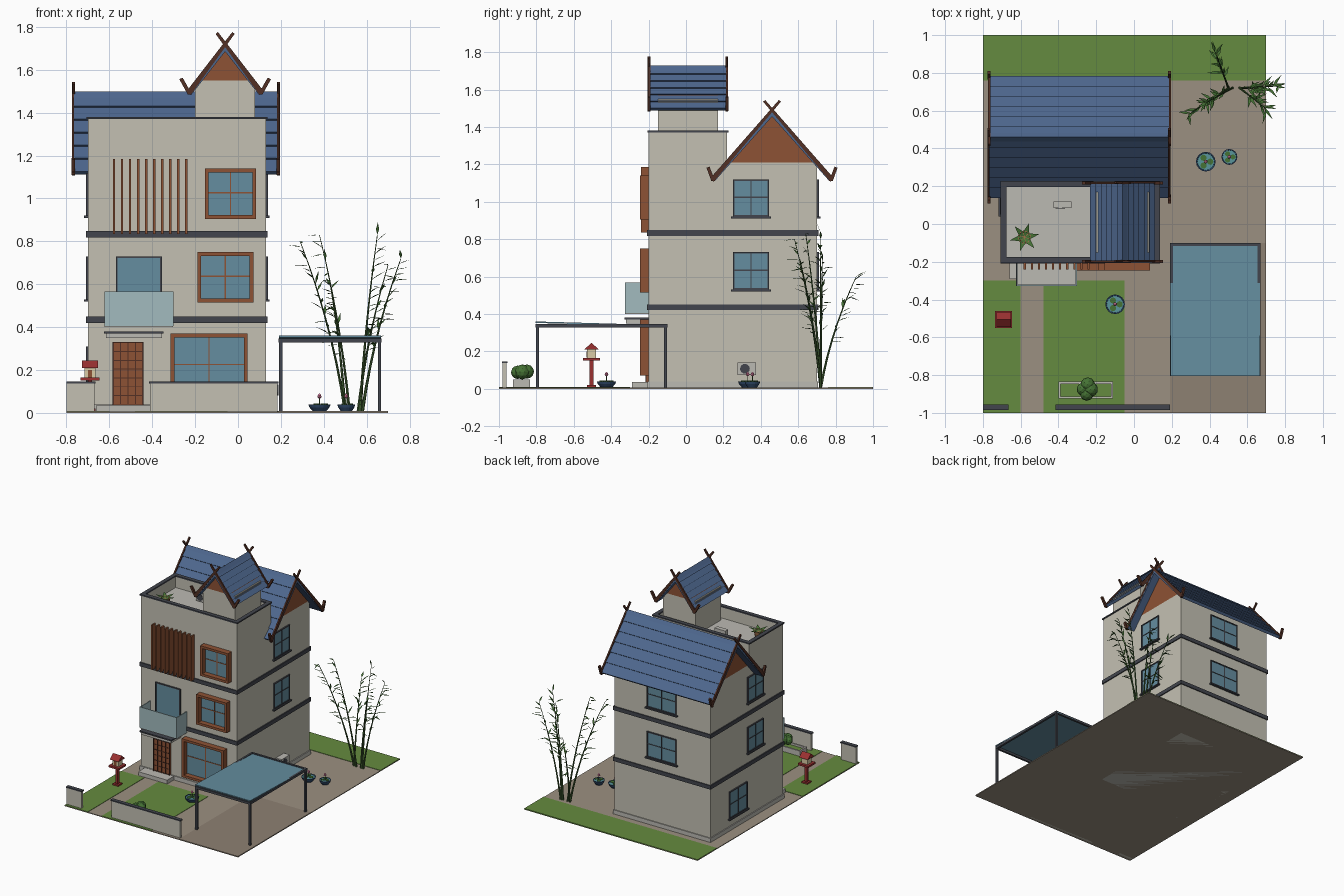
import bpy, bmesh, math, random
from mathutils import Vector, Matrix

if "Cube" in bpy.data.objects:
    bpy.data.objects.remove(bpy.data.objects["Cube"])
random.seed(4)

def material(name, *rgb):
    m = bpy.data.materials.new(name)
    m.diffuse_color = (*rgb, 1)
    m.use_nodes = True
    m.node_tree.nodes["Principled BSDF"].inputs["Base Color"].default_value = m.diffuse_color
    return m
WALL = material("plaster", .55, .53, .45)
STONE = material("pale_stone", .5, .49, .45)
DARK = material("charcoal", .055, .06, .075)
WOOD = material("wood", .27, .085, .035)
DWOOD = material("dark_wood", .085, .03, .018)
GLASS = material("window_glass", .13, .27, .35)
PALE = material("pale_glass", .36, .5, .52)
ROOF = material("blue_tile", .075, .135, .27)
PAVE = material("paving", .33, .28, .22)
DRIVE = material("driveway_paving", .27, .22, .17)
GRASS = material("grass", .13, .26, .05)
LEAF = material("leaf", .06, .17, .035)
STALK = material("stalk", .05, .11, .03)
RED = material("red", .32, .03, .03)
CREAM = material("cream", .7, .6, .38)
BOWL = material("blue_glaze", .03, .07, .15)
WATER = material("water", .1, .3, .33)
PINK = material("pink", .7, .2, .35)
CLAY = material("clay", .35, .16, .07)

def finish(name, bm, mat, smooth=False):
    bmesh.ops.recalc_face_normals(bm, faces=bm.faces)
    me = bpy.data.meshes.new(name)
    bm.to_mesh(me)
    bm.free()
    me.materials.append(mat)
    for p in me.polygons:
        p.use_smooth = smooth
    ob = bpy.data.objects.new(name, me)
    bpy.context.collection.objects.link(ob)
    return ob

def boxes(name, mat, items):
    bm = bmesh.new()
    for x0, x1, y0, y1, z0, z1 in items:
        m = Matrix.Translation(((x0+x1)/2, (y0+y1)/2, (z0+z1)/2)) @ Matrix.Diagonal((x1-x0, y1-y0, z1-z0, 1))
        bmesh.ops.create_cube(bm, size=1, matrix=m)
    return finish(name, bm, mat)

def ring(x0, x1, y0, y1, z0, z1, t):
    return [(x0, x1, y0, y0+t, z0, z1), (x0, x1, y1-t, y1, z0, z1),
            (x0, x0+t, y0+t, y1-t, z0, z1), (x1-t, x1, y0+t, y1-t, z0, z1)]

def prisms(name, mat, items, axis):
    # each item: (2D outline in (u, z), start, end) extruded along x or y
    bm = bmesh.new()
    for pts, a, b in items:
        P = lambda u, z, w: (w, u, z) if axis == 'x' else (u, w, z)
        lo, hi = ([bm.verts.new(P(u, z, w)) for u, z in pts] for w in (a, b))
        bm.faces.new(lo)
        bm.faces.new(hi)
        for i in range(len(pts)):
            j = (i+1) % len(pts)
            bm.faces.new((lo[i], lo[j], hi[j], hi[i]))
    return finish(name, bm, mat)

def lathe(name, mat, profile, loc, n=16):
    bm = bmesh.new()
    vs = [bm.verts.new((r+loc[0], loc[1], z+loc[2])) for r, z in profile]
    es = [bm.edges.new(p) for p in zip(vs, vs[1:])]
    bmesh.ops.spin(bm, geom=vs+es, cent=loc, axis=(0, 0, 1), angle=2*math.pi, steps=n)
    bmesh.ops.remove_doubles(bm, verts=bm.verts, dist=1e-4)
    return finish(name, bm, mat)

def tube(bm, a, b, r0, r1, n=6):
    d = b-a
    m = Matrix.Translation((a+b)/2) @ d.to_track_quat('Z', 'Y').to_matrix().to_4x4()
    bmesh.ops.create_cone(bm, cap_ends=True, segments=n, radius1=r0, radius2=r1, depth=d.length, matrix=m)

def leaf(bm, base, d, length, width):
    d = d.normalized()
    side = d.cross(Vector((0, 0, 1))).normalized()*width/2
    mid = base+d*length*.4
    bm.faces.new([bm.verts.new(p) for p in (base, mid+side, base+d*length-Vector((0, 0, length*.12)), mid-side)])

# ground, lawns, driveway
boxes("ground", PAVE, [(-.8, .7, -1, 1, 0, .006)])
boxes("lawn", GRASS, [(-.8, .7, .76, 1, .002, .009), (-.8, -.6, -1, -.3, .002, .009), (-.48, -.05, -1, -.3, .002, .009)])
boxes("driveway", DRIVE, [(.19, .7, -1, -.1, .002, .008)])

# house body
boxes("front_block", WALL, [(-.7, .13, -.2, .22, 0, 1.28)])
boxes("rear_block", WALL, [(-.7, .13, .22, .7, 0, 1.21)])
boxes("terrace_floor", STONE, [(-.68, .11, -.18, .2, 1.28, 1.285)])
boxes("parapet", WALL, ring(-.7, .13, -.2, .22, 1.28, 1.37, .022))
boxes("parapet_cap", DARK, ring(-.707, .137, -.207, .227, 1.37, 1.38, .032))
boxes("floor_bands", DARK, [(-.708, .138, -.208, .708, z, z+.03) for z in (.42, .818)])
boxes("plinth", STONE, [(-.707, .137, -.207, .707, 0, .038)])
boxes("door_step", STONE, [(-.66, -.41, -.29, -.2, 0, .036)])
boxes("stair_tower", WALL, [(-.2, .08, -.15, .17, 1.28, 1.55)])

# gable roofs with stepped tile courses, barge boards and horn finials
def gable_roof(name, axis, mid, half, ridge, eave, w0, w1, wall, wall_z, g0, g1, horn, n=6):
    tiles, boards = [], []
    s = math.hypot(half, ridge-eave)
    du, dz = half/s, (eave-ridge)/s
    for sg in (-1, 1):
        pt = lambda t, o: (mid+sg*(du*t-dz*o), ridge+dz*t+du*o)
        prof = [pt(0, -.022)]
        for i in range(n):
            prof += [pt(s*i/n, -.006), pt(s*(i+1)/n, .003)]
        prof.append(pt(s, -.02))
        prof[0] = (mid, ridge-.035)
        prof[1] = (mid, ridge-.004)
        tiles.append((prof, w0+.004, w1-.004))
        rake = [pt(-.065, .008), pt(s+.008, .008), pt(s+.008, -.018), pt(-.065, -.006)]
        e = pt(s, -.005)
        h = [(e[0]-sg*.012, e[1]-.012), (e[0]+sg*.008, e[1]-.012),
             (e[0]+sg*(horn+.008), e[1]+.06), (e[0]+sg*(horn-.008), e[1]+.066)]
        for w in (w0, w1-.014):
            o = .003 if sg > 0 else 0
            boards += [(rake, w+o, w+.011+o), (h, w-.001, w+.015)]
    prisms(name+"_tiles", ROOF, tiles, axis)
    prisms(name+"_barge_boards", DWOOD, boards, axis)
    prisms(name+"_ridge", ROOF, [([(mid-.022, ridge-.018), (mid, ridge+.008), (mid+.022, ridge-.018)], w0+.01, w1-.01)], axis)
    prisms(name+"_gable", WOOD, [([(mid-wall, wall_z), (mid+wall, wall_z), (mid, ridge-.015)], g0, g1)], axis)

gable_roof("main_roof", 'x', .46, .32, 1.49, 1.125, -.775, .195, .235, 1.21, -.7, .13, .026)
gable_roof("tower_roof", 'y', -.06, .17, 1.72, 1.50, -.205, .225, .125, 1.55, -.15, .17, .04)

# windows: frame, mullions and glass placed on any wall
def window(name, side, u0, u1, z0, z1, t=.008, depth=.01, mat=DARK, sill=True, cross=True):
    def B(a, b, d0, d1, c, e):
        return {'front': (a, b, -.2-d1, -.2-d0, c, e), 'back': (a, b, .7+d0, .7+d1, c, e),
                'right': (.13+d0, .13+d1, a, b, c, e), 'left': (-.7-d1, -.7-d0, a, b, c, e)}[side]
    fr = [B(u0, u1, 0, depth, z1-t, z1), B(u0, u1, 0, depth, z0, z0+t),
          B(u0, u0+t, 0, depth, z0+t, z1-t), B(u1-t, u1, 0, depth, z0+t, z1-t)]
    if sill:
        fr.append(B(u0-.01, u1+.01, 0, .018, z0-.01, z0))
    boxes(name+"_frame", mat, fr)
    um, zm = (u0+u1)/2, z0+(z1-z0)*.52
    if cross:
        boxes(name+"_mullions", mat, [B(um-.003, um+.003, 0, .009, z0+t, z1-t), B(u0+t, u1-t, 0, .008, zm-.003, zm+.003)])
    boxes(name+"_glass", GLASS, [B(u0+t, u1-t, 0, .005, z0+t, z1-t)])

for i, r in enumerate([(-.315, .045, .07, .37), (-.19, .072, .515, .75), (-.155, .085, .905, 1.14)]):
    window(f"front_window_{i}", 'front', *r, t=.018, depth=.046, mat=WOOD, sill=False)
for z in (.53, .92):
    f = "middle" if z < .6 else "upper"
    window(f"right_window_{f}", 'right', .25, .445, z, z+.2)
    window(f"left_window_{f}", 'left', .05, .245, z, z+.2)
    window(f"back_window_{f}", 'back', -.41, -.155, z, z+.2)
window("left_window_lower", 'left', .25, .47, .1, .31)
window("balcony_door", 'front', -.57, -.355, .42, .73, sill=False, cross=False)

# entrance door with panel grid, canopy, balcony
boxes("front_door", WOOD, [(-.585, -.44, -.212, -.2, .036, .33)])
boxes("door_grid", DWOOD, [(-.585+.0345*i, -.578+.0345*i, -.217, -.211, .036, .33) for i in (0, 4)]
      + [(-.584+.0345*i, -.58+.0345*i, -.215, -.211, .04, .33) for i in (1, 2, 3)]
      + [(-.585, -.44, -.215, -.211, .038+.041*i, .042+.041*i) for i in range(8)])
boxes("canopy", STONE, [(-.615, -.355, -.32, -.2, .35, .37)])
boxes("canopy_edge", DARK, [(-.624, -.347, -.328, -.2, .37, .38)])
boxes("balcony_slab", STONE, [(-.622, -.303, -.325, -.2, .4, .418)])
boxes("balcony_glass", PALE, [(-.623, -.302, -.327, -.32, .405, .567), (-.623, -.616, -.32, -.2, .405, .567), (-.309, -.302, -.32, -.2, .405, .567)])
boxes("sun_fins", WOOD, [(-.584+.0375*i, -.573+.0375*i, -.24, -.2, .835, 1.185) for i in range(10)])

# air conditioners
boxes("ac_units", STONE, [(.135, .185, .275, .375, .075, .14), (-.425, -.33, .085, .12, 1.295, 1.36)])
bm = bmesh.new()
tube(bm, Vector((.184, .315, .107)), Vector((.188, .315, .107)), .026, .026, 16)
tube(bm, Vector((-.39, .086, 1.328)), Vector((-.39, .082, 1.328)), .026, .026, 16)
finish("ac_fans", bm, DARK)

# street wall and planter
boxes("street_wall", WALL, [(-.8, -.67, -.98, -.96, 0, .138), (-.41, .185, -.98, -.96, 0, .138)])
boxes("street_wall_cap", DARK, [(-.8, -.665, -.985, -.955, .138, .147), (-.415, .19, -.985, -.955, .138, .147)])
boxes("planter", STONE, ring(-.4, -.11, -.925, -.835, .006, .05, .012))
boxes("planter_soil", GRASS, [(-.39, -.12, -.915, -.845, .006, .035)])
bm = bmesh.new()
for x, y, z, r in ((-.245, -.85, .092, .038), (-.25, -.9, .088, .036), (-.23, -.875, .09, .04), (-.27, -.875, .085, .034)):
    bmesh.ops.create_icosphere(bm, subdivisions=2, radius=r, matrix=Matrix.Translation((x, y, z)))
finish("bush", bm, LEAF)

# carport
boxes("carport_frame", DARK, ring(.19, .67, -.805, -.1, .328, .346, .016)
      + [(x, x+.016, y, y+.016, .006, .33) for x in (.192, .652) for y in (-.803, -.118)])
prisms("carport_roof", GLASS, [([(-.805, .352), (-.1, .334), (-.1, .34), (-.805, .36)], .192, .668)], 'x')

# shrine on a post
boxes("shrine_post", RED, [(-.7, -.68, -.515, -.495, .006, .15), (-.715, -.665, -.53, -.48, .006, .02), (-.735, -.645, -.55, -.46, .15, .164)])
boxes("shrine_house", CREAM, [(-.716, -.664, -.53, -.48, .164, .215)])
boxes("shrine_opening", WOOD, [(-.7, -.68, -.533, -.529, .166, .2)])
prisms("shrine_roof", RED, [([(-.545, .21), (-.505, .245), (-.465, .21)], -.728, -.652)], 'x')

# lotus bowls
for k, (x, y, r) in enumerate(((.38, .33, .052), (.505, .355, .042), (-.1, -.425, .052))):
    lathe(f"lotus_bowl_{k}", BOWL, [(0, 0), (r*.55, 0), (r*.9, .022), (r, .036), (r*.88, .036), (r*.8, .026), (0, .026)], (x, y, .004))
    lathe(f"lotus_water_{k}", WATER, [(0, .033), (r*.86, .033)], (x, y, .004))
    bm = bmesh.new()
    for a in range(3):
        p = Vector((x+r*.45*math.cos(a*2.1), y+r*.45*math.sin(a*2.1), .04))
        tube(bm, p, p+Vector((0, 0, .003)), r*.32, r*.32, 10)
    tube(bm, Vector((x, y, .035)), Vector((x, y, .072)), .002, .002)
    finish(f"lotus_leaves_{k}", bm, LEAF)
    lathe(f"lotus_flower_{k}", PINK, [(0, 0), (.01, .009), (.007, .019), (0, .026)], (x, y, .065), 8)

# terrace pot plant
lathe("terrace_pot", CLAY, [(0, 0), (.025, 0), (.036, .05), (.03, .05), (.027, .042), (0, .042)], (-.58, -.07, 1.285), 12)
bm = bmesh.new()
for a in range(6):
    leaf(bm, Vector((-.58, -.07, 1.325)), Vector((math.cos(a*1.05+.2), math.sin(a*1.05+.2), .4)), .085, .028)
finish("terrace_plant", bm, LEAF)

# bamboo clump: bent stalks with drooping leaves
tips = [(.29, .58, .80, .5), (.38, .64, .83, .52), (.65, .72, .83, .57), (.76, .73, .72, .58), (.70, .61, .69, .56), (.43, .91, .60, .5)]
stalks, leaves = bmesh.new(), bmesh.new()
for x, y, z, bx in tips:
    base, tip = Vector((bx, .72, .004)), Vector((x, y, z))
    def at(t):
        p = base.lerp(tip, t*(.55+.45*t))
        p.z = base.z+(z-base.z)*t
        return p
    for i in range(7):
        tube(stalks, at(i/7), at((i+1)/7), .0075*(1-i/9), .0075*(1-(i+1)/9))
    lean = Vector((x-bx, y-.72, 0)).normalized()
    for i in range(17):
        p = at(.42+.58*i/16)
        d = lean*.6+Vector((random.uniform(-.8, .8), random.uniform(-.8, .8), random.uniform(-.1, .9)))
        leaf(leaves, p, d, random.uniform(.055, .085), .015)
finish("bamboo_stalks", stalks, STALK)
finish("bamboo_leaves", leaves, LEAF)
